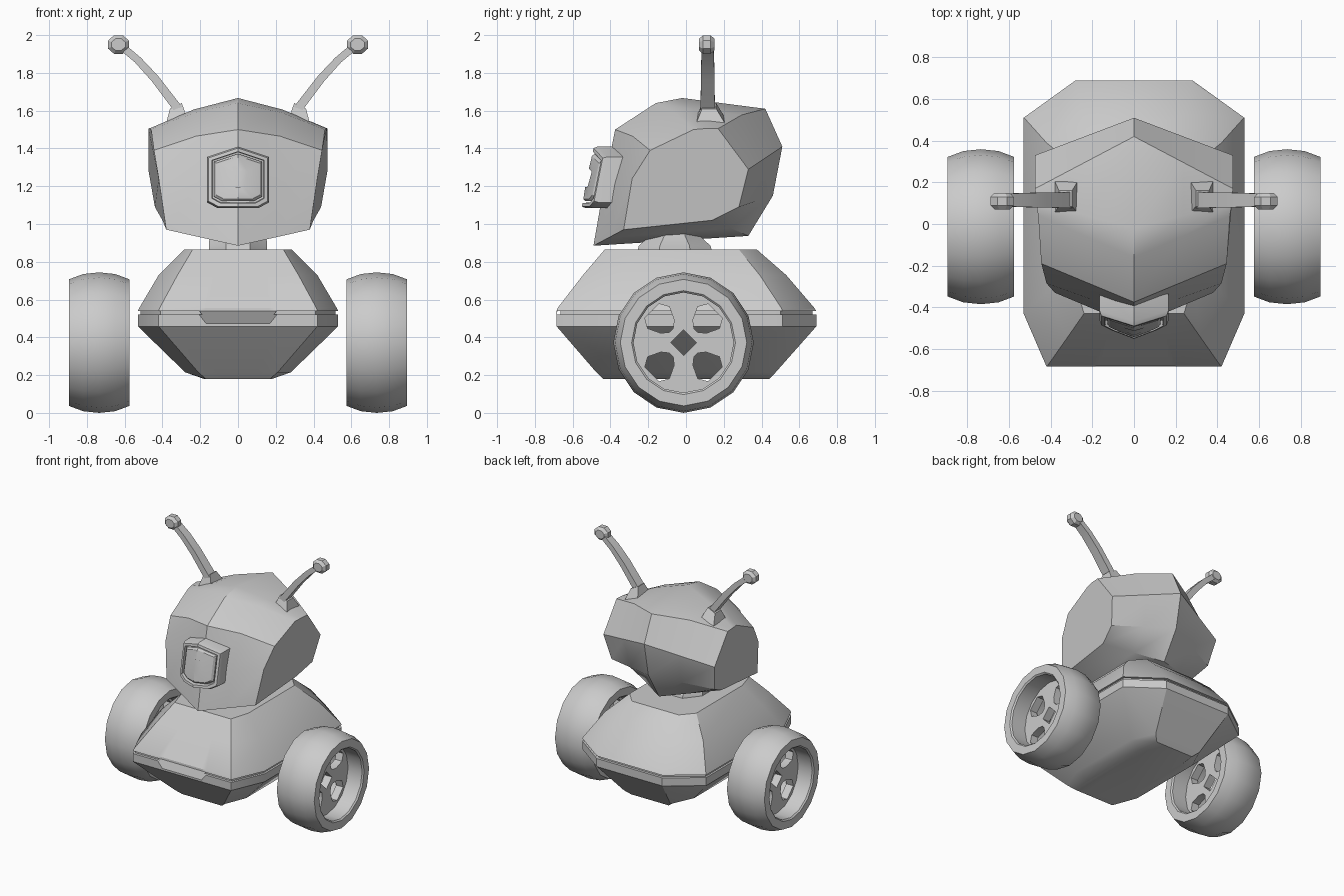
import bpy, bmesh, math
from mathutils import Matrix

if "Cube" in bpy.data.objects:
    bpy.data.objects.remove(bpy.data.objects["Cube"])


def finish(name, mesh, mirror=False, angle=30):
    mesh.shade_smooth()
    mesh.set_sharp_from_angle(angle=math.radians(angle))
    ob = bpy.data.objects.new(name, mesh)
    bpy.context.collection.objects.link(ob)
    if mirror:
        ob.modifiers.new("Mirror", 'MIRROR').use_axis[0] = True
    return ob


def loft(name, rings, mirror=False, closed=False, angle=30):
    """Skin equal-length rings; cap the ends unless the loft closes on itself."""
    bm = bmesh.new()
    rows = [[bm.verts.new(p) for p in r] for r in rings]
    pairs = list(zip(rows, rows[1:])) + ([(rows[-1], rows[0])] if closed else [])
    for a, b in pairs:
        for i in range(len(a)):
            j = (i + 1) % len(a)
            bm.faces.new((a[i], a[j], b[j], b[i]))
    if not closed:
        bm.faces.new(rows[0])
        bm.faces.new(rows[-1])
    bmesh.ops.recalc_face_normals(bm, faces=bm.faces)
    mesh = bpy.data.meshes.new(name)
    bm.to_mesh(mesh)
    bm.free()
    return finish(name, mesh, mirror, angle)


def circle(n, r, phase=0.0):
    return [(r * math.cos(math.tau * (i + phase) / n),
             r * math.sin(math.tau * (i + phase) / n)) for i in range(n)]


# Body: chamfered outlines with a notch in the front of the seam
def hull(z, fx, fy, sx, sf, sb, bx, by, dip=0.0):
    half = [(.4 * fx, fy, z - dip), (.49 * fx, fy, z), (fx, fy, z),
            (sx, sf, z), (sx, sb, z), (bx, by, z)]
    return half + [(-x, y, h) for x, y, h in reversed(half)]


RIM = (.42, -.685, .53, -.43, .51, .28, .69)
loft("upper_body", [
    hull(.54, *RIM, dip=.045),
    hull(.555, .415, -.68, .523, -.425, .505, .277, .68),
    hull(.73, .32, -.545, .42, -.33, .39, .25, .53),
    hull(.865, .24, -.43, .285, -.28, .28, .2, .375)])
loft("lower_body", [
    hull(.52, *RIM, dip=.048),
    hull(.458, *RIM),
    hull(.215, .21, -.475, .28, -.30, .30, .2, .475),
    hull(.18, .17, -.44, .18, -.28, .28, .16, .44)])
INNER = (.41, -.665, .515, -.42, .50, .27, .67)
loft("seam_core", [hull(.49, *INNER, dip=.03), hull(.56, *INNER)])

# Neck
loft("neck", [[(x * sx, -.06 + y * sy, z) for x, y in circle(8, 1.08, .5)]
              for sx, sy, z in ((.155, .2, .85), (.155, .19, .885),
                                (.15, .13, .94), (.13, .12, 1.0))])

# Head: centre profile lofted outward to the flat side panels
centre = [(-.49, .885), (-.435, 1.2), (-.375, 1.5), (-.16, 1.64), (-.02, 1.667),
          (.42, 1.61), (.51, 1.41), (.46, 1.15), (.33, .937)]
side = [(.38, -.33, .97), (.42, -.285, 1.24), (.445, -.19, 1.39), (.46, .04, 1.50),
        (.47, .10, 1.505), (.475, .17, 1.505), (.475, .33, 1.29),
        (.44, .28, 1.09), (.40, .14, 1.02)]


def head_ring(t):
    k = abs(t)
    ring = []
    for i, ((cy, cz), (x, y, z)) in enumerate(zip(centre, side)):
        lift = .02 if 2 <= i <= 5 and k == .5 else 0
        ring.append((x * t, cy + (y - cy) * k, cz + (z - cz) * k + lift))
    return ring


loft("head", [head_ring(t) for t in (-1, -.5, 0, .5, 1)])

# Eye: shield outline on a tilted, ridged front
shield = [(0, .165), (.165, .11), (.165, -.13), (.11, -.16), (0, -.16),
          (-.11, -.16), (-.165, -.13), (-.165, .11)]


def eye_ring(s, depth):
    pts = []
    for x, z in shield:
        x, z = x * s, z * s + 1.245
        pts.append((x, -.55 + .2 * (z - 1.1) + .38 * abs(x) + depth, z))
    return pts


loft("eye_frame", [eye_ring(1, .14), eye_ring(1, .02), eye_ring(.95, 0),
                   eye_ring(.84, 0), eye_ring(.82, .03)])
loft("eye_lens", [eye_ring(.77, .06), eye_ring(.77, .012), eye_ring(.70, 0),
                  [(0, y, z) if x == 0 else (x, y, z) for x, y, z in eye_ring(.3, -.003)]])

# Antennas: flared base, bowed bar and faceted tip
loft("antenna_base", [
    [(.27, a, 1.565), (.27, b, 1.565), (.38, b, 1.535), (.38, a, 1.535)]
    if k == 0 else
    [(.298, a, 1.64), (.298, b, 1.64), (.36, b, 1.61), (.36, a, 1.61)]
    for k, a, b in ((0, .055, .205), (1, .085, .16))], mirror=True)
bar = [(.31, 1.60, .024, .038), (.44, 1.77, .022, .036),
       (.53, 1.868, .02, .034), (.61, 1.935, .02, .031)]
loft("antenna_bar", [
    [(x + sx * .75 * w, .115 + sy * d, z - sx * .65 * w)
     for sx, sy in ((-1, -1), (1, -1), (1, 1), (-1, 1))]
    for x, z, w, d in bar], mirror=True)
loft("antenna_tip", [[(.633 + x * 1.15, y, 1.95 + z) for x, z in circle(8, r, .5)]
                     for y, r in ((.07, .034), (.09, .053), (.13, .053), (.15, .034))],
     mirror=True)

# Wheels: revolved tyre
CY, CZ = -.013, .372
tyre = [(.575, .335), (.65, .363), (.735, .372), (.82, .363), (.895, .335),
        (.895, .275), (.885, .265), (.585, .265), (.575, .275)]
loft("tyre", [[(x, CY + u, CZ + v) for u, v in circle(16, r)] for x, r in tyre],
     mirror=True, closed=True, angle=35)

# Wheel disc: flat plate with four lobes and a centre hole
lobe = [(.05, .12), (.075, .19), (.13, .205), (.205, .13), (.19, .075),
        (.12, .05), (.075, .055), (.055, .075)]
outlines = [circle(16, .27), circle(4, .068)]
outlines += [[(sx * u, sy * v) for u, v in lobe] for sx in (1, -1) for sy in (1, -1)]
curve = bpy.data.curves.new("disc_outline", 'CURVE')
curve.dimensions = '2D'
curve.fill_mode = 'BOTH'
curve.extrude = .03
for pts in outlines:
    sp = curve.splines.new('POLY')
    sp.points.add(len(pts) - 1)
    for p, (u, v) in zip(sp.points, pts):
        p.co = (u, v, 0, 1)
    sp.use_cyclic_u = True
helper = bpy.data.objects.new("disc_outline", curve)
bpy.context.collection.objects.link(helper)
deps = bpy.context.evaluated_depsgraph_get()
disc = bpy.data.meshes.new_from_object(helper.evaluated_get(deps))
bpy.data.objects.remove(helper)
disc.transform(Matrix(((0, 0, 1, .735), (1, 0, 0, CY), (0, 1, 0, CZ), (0, 0, 0, 1))))
finish("wheel_disc", disc, mirror=True)
